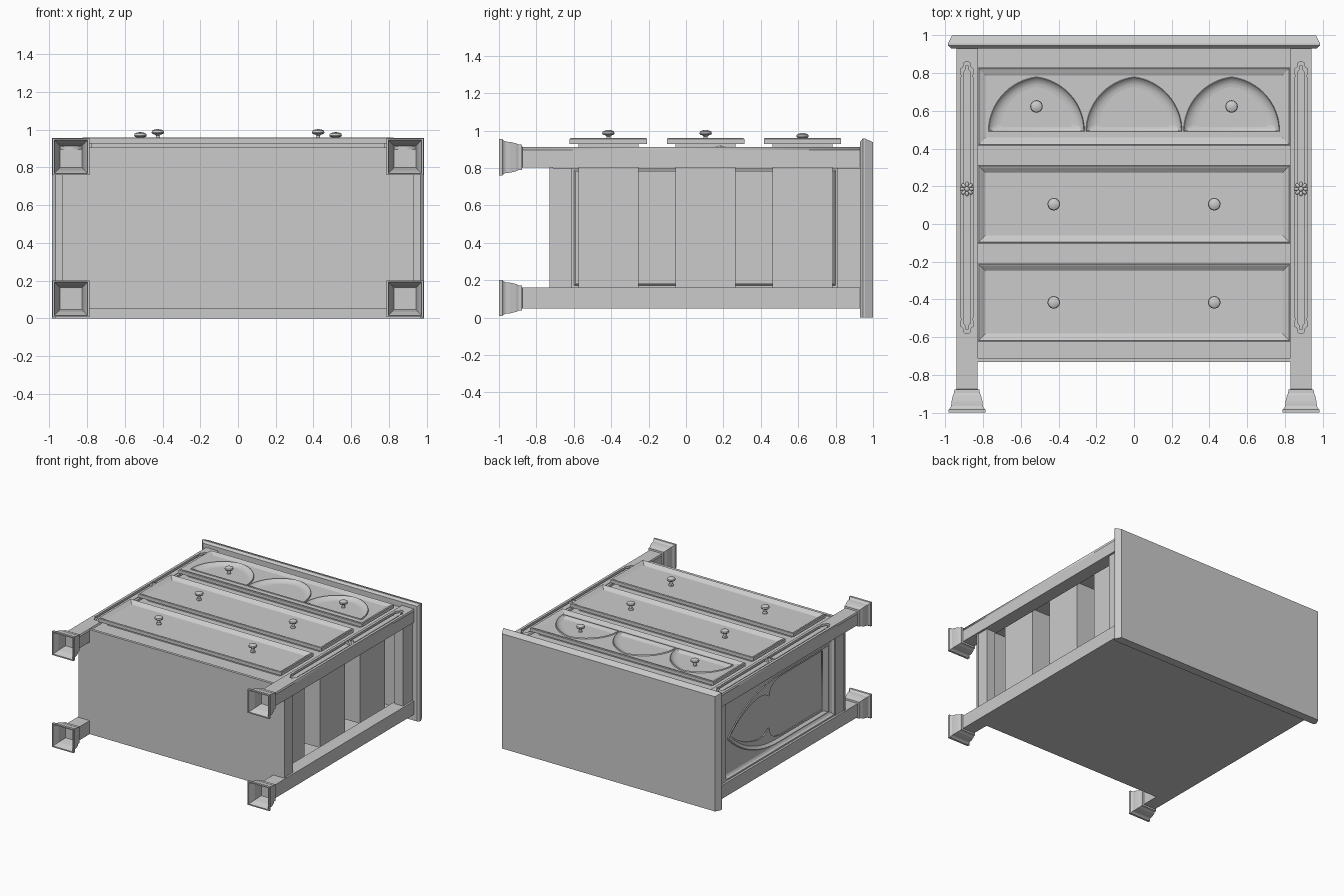
import bpy, bmesh, math
from mathutils import Matrix, Vector

if "Cube" in bpy.data.objects:
    bpy.data.objects.remove(bpy.data.objects["Cube"])

GREY = bpy.data.materials.new("plain_grey")
GREY.diffuse_color = (0.6, 0.6, 0.6, 1)
GREY.use_nodes = True
GREY.node_tree.nodes["Principled BSDF"].inputs["Base Color"].default_value = GREY.diffuse_color

# local frames: left side (x=z, y=y, z=-x) and along the chest (x=x, y=-z, z=y)
FRONT = Matrix.Identity(4)
LEFT = Matrix(((0, 0, -1, 0), (0, 1, 0, 0), (1, 0, 0, 0), (0, 0, 0, 1)))
ALONG = Matrix(((1, 0, 0, 0), (0, 0, 1, 0), (0, -1, 0, 0), (0, 0, 0, 1)))


def add(name, bm, frame=FRONT, smooth=False):
    me = bpy.data.meshes.new(name)
    bm.transform(frame)
    bm.to_mesh(me)
    bm.free()
    ob = bpy.data.objects.new(name, me)
    me.materials.append(GREY)
    bpy.context.collection.objects.link(ob)
    if smooth:
        bpy.ops.object.select_all(action='DESELECT')
        ob.select_set(True)
        bpy.context.view_layer.objects.active = ob
        bpy.ops.object.shade_smooth_by_angle(angle=math.radians(35))
    return ob


def loft(name, loops, frame=FRONT, start=False, end=False, smooth=False):
    """Skin a list of (outline, height) loops, counter-clockwise."""
    bm = bmesh.new()
    rings = [[bm.verts.new((p[0], p[1], h)) for p in pts] for pts, h in loops]
    n = len(rings[0])
    for a, b in zip(rings, rings[1:]):
        for i in range(n):
            j = (i + 1) % n
            bm.faces.new((a[i], a[j], b[j], b[i]))
    if start:
        bm.faces.new(rings[0][::-1])
    if end:
        bm.faces.new(rings[-1])
    return add(name, bm, frame, smooth)


def plate(name, outlines, lo, hi, frame=FRONT):
    """Flat plate; the outlines after the first are holes."""
    cu = bpy.data.curves.new(name, 'CURVE')
    cu.dimensions, cu.fill_mode, cu.extrude = '2D', 'BOTH', (hi - lo) / 2
    for pts in outlines:
        sp = cu.splines.new('POLY')
        sp.points.add(len(pts) - 1)
        for q, p in zip(sp.points, pts):
            q.co = (p[0], p[1], 0, 1)
        sp.use_cyclic_u = True
    tmp = bpy.data.objects.new(name + "_tmp", cu)
    bpy.context.collection.objects.link(tmp)
    dg = bpy.context.evaluated_depsgraph_get()
    me = bpy.data.meshes.new_from_object(tmp.evaluated_get(dg))
    bpy.data.objects.remove(tmp)
    bm = bmesh.new()
    bm.from_mesh(me)
    bpy.data.meshes.remove(me)
    bmesh.ops.remove_doubles(bm, verts=bm.verts, dist=1e-5)
    bmesh.ops.recalc_face_normals(bm, faces=bm.faces)
    bmesh.ops.translate(bm, verts=bm.verts, vec=(0, 0, (lo + hi) / 2))
    for f in bm.faces:
        f.material_index = 0
    return add(name, bm, frame)


def rect(x0, x1, y0, y1, d=0):
    return [(x0 + d, y0 + d), (x1 - d, y0 + d), (x1 - d, y1 - d), (x0 + d, y1 - d)]


def box(name, x0, x1, y0, y1, z0, z1):
    r = rect(x0, x1, y0, y1)
    return loft(name, [(r, z0), (r, z1)], start=True, end=True)


def arch(cx, y0, ys, a, h, n=14):
    """Pointed arch with base y0, springing line ys, half width a, rise h."""
    R = (a * a + h * h) / (2 * a)
    top = math.asin(h / R)
    right = [(a - R + R * math.cos(top * i / n), ys + R * math.sin(top * i / n)) for i in range(n + 1)]
    if y0 < ys:
        right.insert(0, (a, y0))
    return [(cx + x, y) for x, y in right] + [(cx - x, y) for x, y in right[-2::-1]]


def scaled(pts, s, cx, cy):
    return [(cx + (x - cx) * s, cy + (y - cy) * s) for x, y in pts]


def lathe(name, prof, at, n=24):
    ring = lambda r: [(at[0] + r * math.cos(2 * math.pi * i / n), at[1] + r * math.sin(2 * math.pi * i / n)) for i in range(n)]
    return loft(name, [(ring(r), at[2] + h) for r, h in prof], start=True, end=True, smooth=True)


# top board with moulded edge, flat against the back
def board(hx, zf):
    return [(-hx, -zf), (hx, -zf), (hx, 0), (-hx, 0)]


loft("top_board", [(board(.968, .94), .93), (board(.985, .957), .945),
                   (board(.985, .957), .957), (board(.963, .938), 1)], ALONG, True, True)

# carcass: back, base, face frame, base lip
box("back_panel", -.93, .93, -.73, .93, .05, .065)
box("base_panel", -.93, .93, -.73, -.71, .052, .90)
box("face_frame", -.84, .84, -.72, .93, .87, .895)
box("base_lip", -.83, .83, -.732, -.71, .87, .905)

# posts, hollow feet, side rails
foot = [(.058, -.88), (.072, -.95), (.088, -.99), (.088, -1), (.097, -1), (.097, -.982), (.09, -.976),
        (.084, -.965), (.082, -.94), (.075, -.91), (.068, -.895), (.067, -.877), (.054, -.875)]
half = [(0, .86), (.016, .855), (.016, .838), (.024, .828), (.034, .822), (.034, .80), (.028, .785), (.034, .77)]
for s, side in ((-1, "left"), (1, "right")):
    cx = s * .885
    x0, x1 = cx - .055, cx + .055
    for zc, end in ((.857, "front"), (.105, "back")):
        top = .895 if end == "front" else zc + .055
        box(f"{end}_{side}_post", x0, x1, -.88, .93, zc - .055, top)
        loft(f"{end}_{side}_foot", [(rect(cx - r, cx + r, -zc - r, -zc + r), y) for r, y in foot], ALONG)
    # front groove with shaped ends and an inner fillet
    upper = half + [(x, .28 - y) for x, y in half[::-1]]
    groove = [(cx + x, y) for x, y in upper] + [(cx - x, y) for x, y in upper[-2:0:-1]]
    plate(f"{side}_post_face", [rect(x0, x1, -.88, .93), groove], .895, .912)
    plate(f"{side}_post_fillet", [[(cx + (x - cx) * .62, .14 + (y - .14) * .975) for x, y in groove]], .894, .904)
    # rosette
    lathe(f"{side}_rosette_centre", [(.014, 0), (.013, .012), (.008, .018), (.002, .02)], (cx, .185, .9), 12)
    for k in range(8):
        t = k * math.pi / 4
        bm = bmesh.new()
        bmesh.ops.create_uvsphere(bm, u_segments=10, v_segments=6, radius=1)
        m = (Matrix.Translation((cx + .024 * math.cos(t), .185 + .024 * math.sin(t), .903))
             @ Matrix.Rotation(t, 4, 'Z') @ Matrix.Diagonal((.015, .01, .011, 1)))
        bm.transform(m)
        add(f"{side}_rosette_petal", bm, smooth=True)
    xa, xb = sorted((s * .85, s * .925))
    box(f"{side}_lower_rail", xa, xb, -.73, -.61, .16, .80)
    box(f"{side}_upper_rail", xa, xb, .81, .93, .16, .80)

# left side panel: moulding, pointed arch, cusped tracery (right side is open)
def opening(d):
    return rect(.16, .80, -.61, .81, d)


loft("left_panel_moulding", [(opening(0), .89), (opening(0), .922), (opening(.012), .922),
                             (opening(.022), .908), (opening(.036), .90)], LEFT)
A = arch(.48, -.555, .10, .275, .655)
plate("left_panel_arch_plate", [opening(.034), A], .89, .90, LEFT)
loft("left_panel_arch_rim", [(A, .90), (scaled(A, .985, .48, .05), .906), (scaled(A, .965, .48, .05), .90),
                             (scaled(A, .92, .48, .05), .885)], LEFT)
lobe = [(.24, -.50), (.24, .04), (.225, .12), (.19, .17), (.13, .19), (.165, .25), (.172, .32),
        (.155, .41), (.12, .51), (.07, .60), (0, .69)]
cusp = [(.48 + x, y) for x, y in lobe] + [(.48 - x, y) for x, y in lobe[-2::-1]]
plate("left_panel_tracery", [scaled(A, .98, .48, .05), cusp], .875, .885, LEFT)
plate("left_panel_back", [opening(.02)], .862, .868, LEFT)

# drawers
KNOB = [(.019, 0), (.019, .006), (.011, .013), (.010, .032), (.016, .037), (.03, .042),
        (.033, .049), (.030, .058), (.018, .064), (.004, .066)]
for name, yc, knob_x in (("top", .623, .517), ("middle", .105, .425), ("bottom", -.415, .425)):
    o = lambda d: rect(-.828, .828, yc - .207, yc + .207, d)
    is_top = name == "top"
    floor = .945 if is_top else .937
    loft(f"{name}_drawer_front", [(o(0), .928), (o(0), .955), (o(.006), .96), (o(.014), .956),
                                  (o(.036), floor + .003), (o(.042), floor)], start=True, end=not is_top)
    box(f"{name}_drawer_box", -.78, .78, yc - .16, yc + .16, .11, .93)
    for s in (-1, 1):
        lathe(f"{name}_drawer_knob", KNOB, (s * knob_x, yc, .921 if is_top else .937))
    if is_top:
        # three pointed arches scooped into the panel
        arches = [arch(c, .49, .49, .255, .29, 16) for c in (-.517, 0, .517)]
        plate("top_drawer_arch_panel", [o(.04)] + arches, .929, floor)
        for c, a in zip((-.517, 0, .517), arches):
            loft("top_drawer_arch", [(a, floor), (scaled(a, .985, c, .56), .954), (scaled(a, .96, c, .56), .948),
                                     (scaled(a, .90, c, .57), .937), (scaled(a, .80, c, .58), .931),
                                     (scaled(a, .66, c, .58), .929)], end=True, smooth=True)
